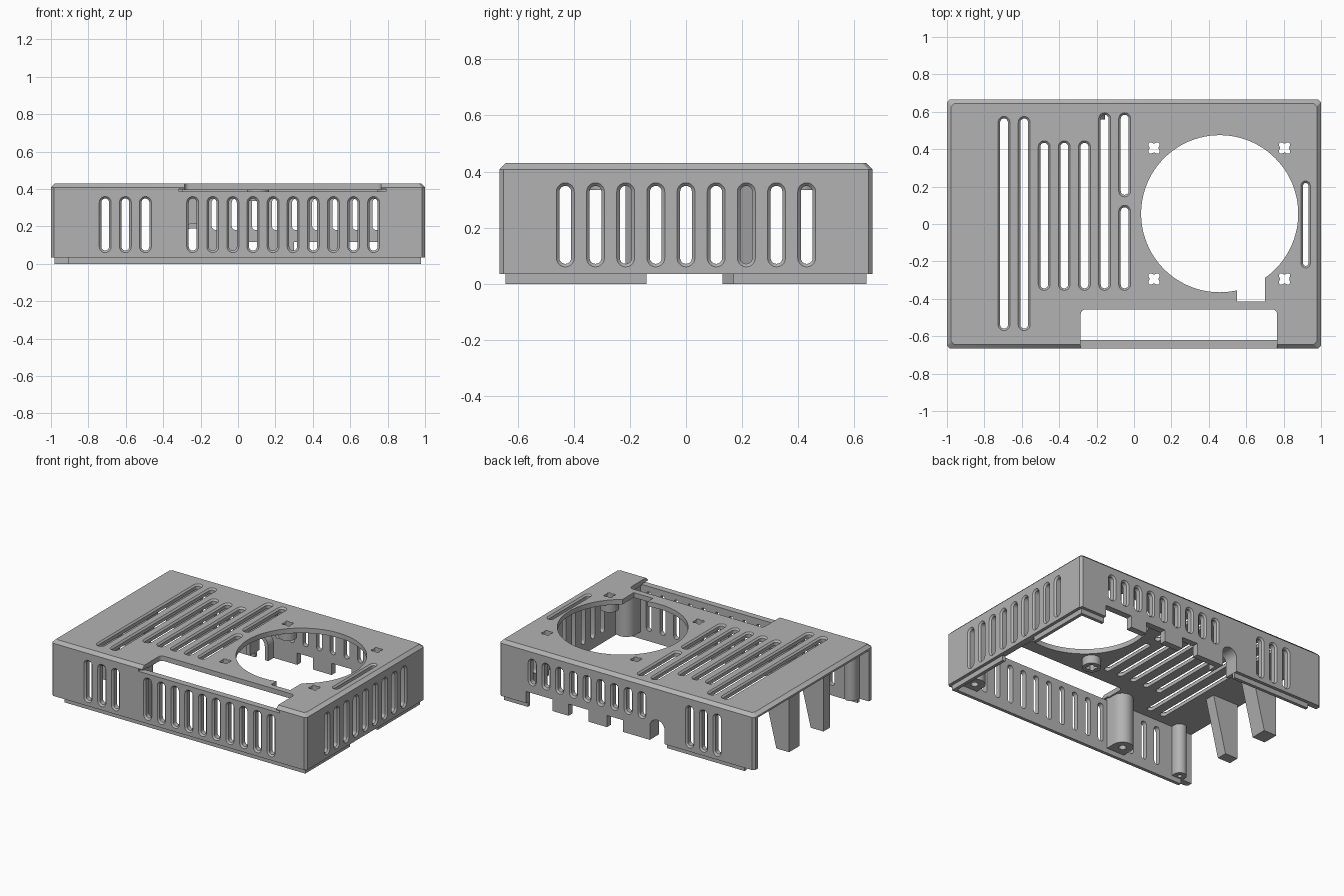
import bpy, bmesh
from math import sin, cos, pi

old = bpy.data.objects.get("Cube")
if old:
    bpy.data.objects.remove(old)

grey = bpy.data.materials.new("plain_grey")
grey.use_nodes = True
GREY = (0.45, 0.45, 0.45, 1)
grey.diffuse_color = GREY
grey.node_tree.nodes["Principled BSDF"].inputs["Base Color"].default_value = GREY

W, D, TOP, FOOT, T = 1.0, 0.665, 0.43, 0.035, 0.045
PLACE = {  # maps (u, v, depth) to world for each drilling axis
    "z": lambda u, v, d: (u, v, d),
    "y": lambda u, v, d: (u, d, v),
    "x": lambda u, v, d: (d, u, v),
}


def loft(bm, sections):
    """Join matching rings of points and cap both ends."""
    rings = [[bm.verts.new(p) for p in s] for s in sections]
    n = len(rings[0])
    for a, b in zip(rings, rings[1:]):
        for i in range(n):
            j = (i + 1) % n
            bm.faces.new((a[i], a[j], b[j], b[i]))
    bm.faces.new(rings[0])
    bm.faces.new(rings[-1])


def prism(bm, axis, pts, lo, hi):
    loft(bm, [[PLACE[axis](u, v, d) for u, v in pts] for d in (lo, hi)])


def box(bm, x0, x1, y0, y1, z0, z1):
    prism(bm, "z", [(x0, y0), (x1, y0), (x1, y1), (x0, y1)], z0, z1)


def disc(x, y, r, n=32, lobe=0.0):
    return [(x + (r - lobe * cos(4 * a)) * cos(a), y + (r - lobe * cos(4 * a)) * sin(a))
            for a in (2 * pi * i / n for i in range(n))]


def stadium(c, lo, hi, w, n=10):
    r = w / 2
    up = [(c + r * cos(pi * i / n), hi - r + r * sin(pi * i / n)) for i in range(n + 1)]
    down = [(c - r * cos(pi * i / n), lo + r - r * sin(pi * i / n)) for i in range(n + 1)]
    return up + down


def arch(c, r, bottom, top, n=16):
    return [(c + r, bottom)] + [(c + r * cos(pi * i / n), top - r + r * sin(pi * i / n))
                                for i in range(n + 1)] + [(c - r, bottom)]


def slot(bm, axis, c, lo, hi, surface, out, w=0.064):
    """Rounded vent slot with a chamfered outer rim."""
    rim = 0.011
    steps = ((0.02, 0), (0, 0), (-rim, rim), (-0.09, rim))
    loft(bm, [[PLACE[axis](u, v, surface + d * out)
               for u, v in stadium(c, lo + s, hi - s, w - 2 * s)] for d, s in steps])


def finish(bm, name):
    bmesh.ops.recalc_face_normals(bm, faces=bm.faces)
    mesh = bpy.data.meshes.new(name)
    bm.to_mesh(mesh)
    bm.free()
    ob = bpy.data.objects.new(name, mesh)
    bpy.context.collection.objects.link(ob)
    mesh.materials.append(grey)
    return ob


def part(name, fn):
    bm = bmesh.new()
    fn(bm)
    return finish(bm, name)


def activate(ob):
    bpy.ops.object.select_all(action="DESELECT")
    ob.select_set(True)
    bpy.context.view_layer.objects.active = ob


def cut(targets, fn):
    tool = part("cutter", fn)
    tool.hide_render = True
    for ob in targets:
        mod = ob.modifiers.new("cut", "BOOLEAN")
        mod.operation, mod.solver, mod.object = "DIFFERENCE", "EXACT", tool
        activate(ob)
        bpy.ops.object.modifier_apply(modifier=mod.name)
    bpy.data.objects.remove(tool)


# Shell: chamfered lid with three walls, open on the -x side
def shell_solid(bm):
    def ring(inset, z, c=0.015):
        x, y = W - inset, D - inset
        return [(x, c - y, z), (x, y - c, z), (x - c, y, z), (c - x, y, z),
                (-x, y - c, z), (-x, c - y, z), (c - x, -y, z), (x - c, -y, z)]
    loft(bm, [ring(0, FOOT), ring(0, TOP - 0.022), ring(0.022, TOP)])


shell = part("shell", shell_solid)
cut([shell], lambda bm: box(bm, -1.2, W - T, T - D, D - T, -0.1, TOP - 0.035))


# Vent slots in the lid and the walls
def vents(bm):
    for x in (-0.695, -0.587):
        slot(bm, "z", x, -0.57, 0.575, TOP, 1)
    for x in (-0.48, -0.373, -0.265):
        slot(bm, "z", x, -0.355, 0.445, TOP, 1)
    slot(bm, "z", -0.157, -0.355, 0.595, TOP, 1)
    slot(bm, "z", -0.05, 0.145, 0.595, TOP, 1)
    slot(bm, "z", -0.05, -0.355, 0.1, TOP, 1)
    slot(bm, "z", 0.918, -0.235, 0.23, TOP, 1, 0.05)
    for i in range(9):
        slot(bm, "x", (i - 4) * 0.1075, 0.06, 0.36, W, 1)
    for i in range(3):
        for side in (-1, 1):
            slot(bm, "y", -0.71 + i * 0.1075, 0.06, 0.36, side * D, side)
    for i in range(10):
        x = 0.725 - i * 0.1075
        slot(bm, "y", x, 0.06, 0.36, -D, -1)
        if i < 9:
            slot(bm, "y", x + 0.015, 0.17, 0.36, D, 1)


cut([shell], vents)


# Fan opening, with its cable notch cut separately
cut([shell], lambda bm: prism(bm, "z", disc(0.458, 0.055, 0.42, 96), 0.3, 0.5))
cut([shell], lambda bm: box(bm, 0.55, 0.70, -0.415, -0.2, 0.3, 0.5))


# Connector opening along the front edge and its side grooves
def front_opening(bm):
    x0, x1, y, r = -0.285, 0.765, -0.457, 0.025
    corner = [(r * (1 - cos(a)), r * (1 - sin(a))) for a in (pi / 8 * i for i in range(5))]
    pts = [(x0, -0.8)] + [(x0 + a, y - b) for a, b in corner]
    pts += [(x1 - a, y - b) for a, b in reversed(corner)] + [(x1, -0.8)]
    prism(bm, "z", pts, 0.388, 0.5)


cut([shell], front_opening)
cut([shell], lambda bm: box(bm, -0.315, 0.79, -0.8, -0.6, 0.388, 0.403))


# Port notches and cable arch in the lower edge of the back wall
def ports(bm):
    for x0, x1 in ((0.03, 0.155), (0.30, 0.455), (0.58, 0.79)):
        box(bm, x0, x1, 0.5, 0.8, -0.1, 0.118)
    prism(bm, "y", arch(-0.24, 0.058, -0.1, 0.19), 0.5, 0.8)


cut([shell], ports)

# Collars below the fan screw holes
SCREWS = [(x, y) for x in (0.107, 0.805) for y in (-0.294, 0.406)]


def collars(bm):
    for x, y in SCREWS:
        prism(bm, "z", disc(x, y, 0.06), 0.335, 0.4)


screw_collars = part("screw_collars", collars)
cut([screw_collars], lambda bm: prism(bm, "z", disc(0.458, 0.055, 0.42, 96), 0.3, 0.5))


def clovers(bm):
    for x, y in SCREWS:
        prism(bm, "z", disc(x, y, 0.031, 48, 0.007), 0.3, 0.5)


cut([shell, screw_collars], clovers)


# Inset locating lip under the walls
def lip(bm):
    o, i = 0.022, T
    box(bm, -0.91, W - o, o - D, i - D, 0, 0.05)
    box(bm, -0.91, -0.30, D - i, D - o, 0, 0.05)
    box(bm, 0.79, W - o, D - i, D - o, 0, 0.05)
    for y0, y1 in ((i - D, -0.14), (0.17, D - i)):
        box(bm, W - i, W - o, y0, y1, 0, 0.05)


part("locating_lip", lip)


# Tapered legs on the open side
def legs(bm):
    for y0, y1 in ((0.13, 0.245), (-0.215, -0.14)):
        prism(bm, "y", [(-0.98, 0.4), (-0.78, 0.4), (-0.88, 0), (-0.98, 0)], y0, y1)


part("open_side_legs", legs)

# Screw pillars against the front wall, with pilot holes from below
PILLARS = ((-0.365, -0.55, 0.07, 0.035), (0.86, -0.56, 0.07, 0.05), (-0.88, -0.595, 0.045, 0.035))


def pillars(bm):
    for x, y, r, z in PILLARS:
        half = [(x + r * cos(pi * i / 16), y + r * sin(pi * i / 16)) for i in range(17)]
        prism(bm, "z", [(x + r, -0.63)] + half + [(x - r, -0.63)], z, 0.4)


front_pillars = part("front_pillars", pillars)


def pilots(bm):
    for x, y, r, z in PILLARS:
        prism(bm, "z", disc(x, y, r * 0.35, 20), -0.05, 0.2)


cut([front_pillars], pilots)


# Raised rim inside the cable arch
def arch_rim(bm):
    prism(bm, "y", arch(-0.24, 0.085, 0.035, 0.217) + arch(-0.24, 0.058, 0.035, 0.19)[::-1],
          0.56, 0.625)


part("cable_arch_rim", arch_rim)

for ob in list(bpy.context.collection.objects):
    if ob.type == "MESH" and ob.data.materials and ob.data.materials[0] == grey:
        activate(ob)
        bpy.ops.object.shade_smooth_by_angle(angle=pi / 6)
